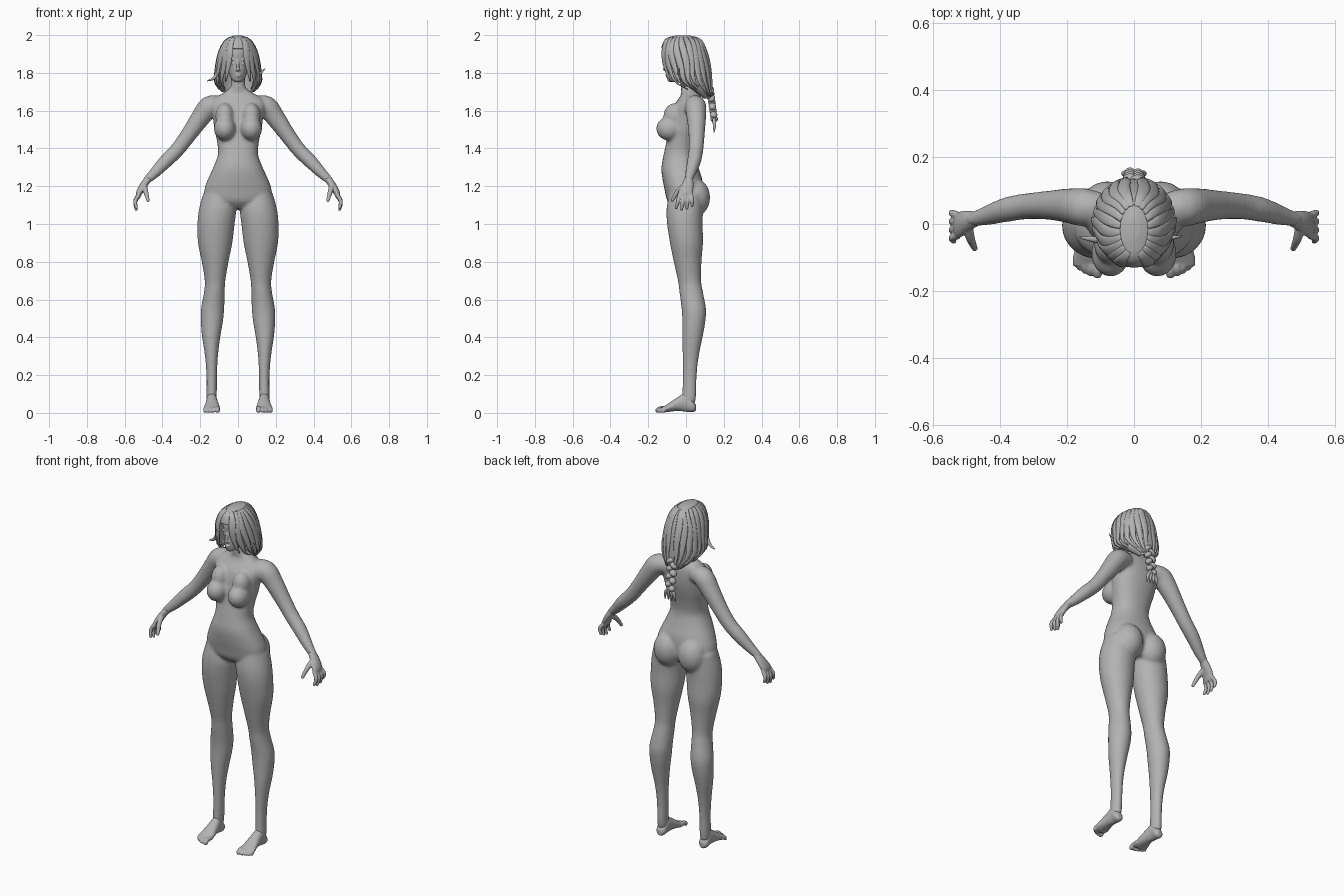
import bpy
import bmesh
import math
from mathutils import Vector, Matrix

default_cube = bpy.data.objects.get("Cube")
if default_cube:
    bpy.data.objects.remove(default_cube, do_unlink=True)

clay = bpy.data.materials.new("clay_grey")
clay.use_nodes = True
clay.diffuse_color = (0.45, 0.45, 0.45, 1)
clay.node_tree.nodes["Principled BSDF"].inputs["Base Color"].default_value = clay.diffuse_color

SIDES = (1, -1)


def spline(rows, steps=4):
    """Smoothly resample rows of numbers (Catmull-Rom)."""
    result = []
    last = len(rows) - 1
    for i in range(last):
        a, b, c, d = (rows[max(0, min(last, i + k))] for k in (-1, 0, 1, 2))
        for s in range(steps):
            t = s / steps
            result.append([
                q + 0.5 * t * (r - p + t * (2 * p - 5 * q + 4 * r - w + t * (3 * (q - r) + w - p)))
                for p, q, r, w in zip(a, b, c, d)])
    result.append(list(rows[-1]))
    return result


def loft(bm, rings, sides=32, power=2.0):
    """Skin a closed body through rings given as centre, half axis, half axis."""
    loops = []
    for centre, u, v in rings:
        loop = []
        for i in range(sides):
            angle = math.tau * i / sides
            c, s = math.cos(angle), math.sin(angle)
            c = math.copysign(abs(c) ** (2 / power), c)
            s = math.copysign(abs(s) ** (2 / power), s)
            loop.append(bm.verts.new(centre + u * c + v * s))
        loops.append(loop)
    for low, high in zip(loops, loops[1:]):
        for i in range(sides):
            j = (i + 1) % sides
            bm.faces.new((low[i], low[j], high[j], high[i]))
    bm.faces.new(loops[0])
    bm.faces.new(loops[-1])


def stack(bm, rows, side=1, power=2.0):
    """Horizontal rings from rows of z, x min, x max, front y, back y."""
    loft(bm, [(Vector((side * (x0 + x1) / 2, (y0 + y1) / 2, z)),
               Vector(((x1 - x0) / 2, 0, 0)), Vector((0, (y1 - y0) / 2, 0)))
              for z, x0, x1, y0, y1 in spline(rows)], power=power)


def tube(bm, rows, side=1, sides=16):
    """Round limb along rows of x, y, z, radius, with a rounded tip."""
    rows = spline(rows)
    points = [Vector((side * x, y, z)) for x, y, z, r in rows]
    heading = (points[-1] - points[0]).normalized()
    reference = Vector((0, 0, 1)) if abs(heading.y) > 0.7 else Vector((0, 1, 0))
    rings = []
    for i, point in enumerate(points):
        along = (points[min(i + 1, len(points) - 1)] - points[max(i - 1, 0)]).normalized()
        u = along.cross(reference).normalized()
        rings.append((point, u * rows[i][3], along.cross(u) * rows[i][3]))
    point, u, v = rings[-1]
    radius = rows[-1][3]
    for t in (0.5, 0.85, 0.98):
        rings.append((point + along * radius * t, u * math.sqrt(1 - t * t), v * math.sqrt(1 - t * t)))
    loft(bm, rings, sides)


def ellipsoid(bm, centre, radii, roll=0):
    matrix = Matrix.Translation(centre) @ Matrix.Rotation(roll, 4, "Y") @ Matrix.Diagonal((*radii, 1))
    bmesh.ops.create_uvsphere(bm, u_segments=24, v_segments=14, radius=1, matrix=matrix)


def finish(bm, name, voxel=None, passes=0):
    """Make an object; with a voxel size, fuse its parts into one soft skin."""
    bmesh.ops.recalc_face_normals(bm, faces=bm.faces)
    for face in bm.faces:
        face.smooth = True
    mesh = bpy.data.meshes.new(name)
    bm.to_mesh(mesh)
    bm.free()
    mesh.materials.append(clay)
    obj = bpy.data.objects.new(name, mesh)
    bpy.context.collection.objects.link(obj)
    if voxel:
        fuse = obj.modifiers.new("fuse", "REMESH")
        fuse.mode = "VOXEL"
        fuse.voxel_size = voxel
        fuse.use_smooth_shade = True
        soften = obj.modifiers.new("soften", "SMOOTH")
        soften.factor = 0.5
        soften.iterations = passes
    return obj


# Torso, legs and arms fused into one body
body = bmesh.new()
torso = [(1.08, .06, -.06, .06), (1.12, .165, -.098, .085), (1.18, .178, -.113, .09),
         (1.24, .158, -.125, .085), (1.3, .131, -.13, .066), (1.37, .106, -.118, .05),
         (1.44, .112, -.103, .06), (1.5, .125, -.093, .075), (1.56, .133, -.085, .087),
         (1.62, .145, -.068, .09), (1.66, .132, -.042, .085), (1.69, .086, -.025, .07),
         (1.72, .043, -.028, .052), (1.76, .036, -.03, .045)]
stack(body, [(z, -w, w, front, back) for z, w, front, back in torso], power=2.25)
leg = [(1.16, .03, .184, -.09, .09), (1.08, .01, .206, -.103, .09), (1, .018, .215, -.1, .088),
       (.9, .03, .212, -.085, .09), (.8, .05, .192, -.065, .082), (.7, .067, .176, -.043, .08),
       (.64, .07, .18, -.035, .09), (.55, .073, .196, -.023, .106), (.48, .08, .197, -.02, .102),
       (.4, .094, .19, -.02, .088), (.3, .106, .175, -.018, .068), (.2, .111, .167, -.017, .057),
       (.1, .112, .167, -.02, .055), (.05, .114, .167, -.025, .048)]
arm = [(.09, .045, 1.63, .046), (.15, .05, 1.622, .057), (.2, .055, 1.56, .051),
       (.26, .056, 1.475, .043), (.32, .053, 1.395, .039), (.38, .043, 1.335, .037),
       (.44, .025, 1.272, .029), (.485, .013, 1.23, .021)]
for side in SIDES:
    stack(body, leg, side)
    tube(body, arm, side, sides=24)
    ellipsoid(body, (side * .07, -.088, 1.505), (.058, .07, .064))
    ellipsoid(body, (side * .07, -.06, 1.57), (.05, .06, .07))
    ellipsoid(body, (side * .08, .048, 1.14), (.082, .08, .1))
finish(body, "body", .008, 8)

# Hands: palm, four fingers and a thumb
palm = [(.472, .015, 1.243, .022, .02), (.5, .008, 1.205, .032, .02),
        (.523, -.003, 1.165, .039, .017), (.53, -.005, 1.14, .034, .012)]
for side in SIDES:
    hand = bmesh.new()
    across = Vector((side * .9, 0, .4))
    loft(hand, [(Vector((side * x, y, z)), Vector((0, wide, 0)), across * thick)
                for x, y, z, wide, thick in spline(palm)])
    for i, length in enumerate((.058, .072, .078, .068)):
        y = .026 - .02 * i
        tube(hand, [(.525, y, 1.155, .011), (.544, y * 1.25, 1.155 - length / 2, .0105),
                    (.538, y * 1.4 - .004, 1.155 - length, .008)], side)
    tube(hand, [(.497, -.01, 1.2, .016), (.488, -.045, 1.17, .013), (.476, -.073, 1.125, .009)], side)
    finish(hand, "left_hand" if side > 0 else "right_hand", .004, 2)

# Feet: heel to ball, then five toes
sole = [(.052, .14, .028, .014, .016), (.036, .14, .035, .028, .031), (0, .139, .056, .029, .05),
        (-.04, .138, .048, .033, .038), (-.08, .138, .033, .04, .026),
        (-.11, .141, .021, .043, .018), (-.126, .143, .017, .037, .012)]
toes = [(.109, .149, .014), (.13, .147, .01), (.147, .14, .0095), (.162, .131, .009), (.175, .12, .0085)]
for side in SIDES:
    foot = bmesh.new()
    loft(foot, [(Vector((side * x, y, z)), Vector((wide, 0, 0)), Vector((0, 0, tall)))
                for y, x, z, wide, tall in spline(sole)])
    for x, reach, radius in toes:
        tube(foot, [(x, -.095, .024, radius), (x, -reach + .015, .023, radius * .9),
                    (x, -reach, radius, radius)], side)
    finish(foot, "left_foot" if side > 0 else "right_foot", .004, 2)

# Head with neck, nose, lips, eyelids and ears
head = bmesh.new()
skull = [(1.752, .016, -.09, -.05), (1.765, .033, -.099, 0), (1.79, .045, -.102, .04),
         (1.83, .056, -.102, .07), (1.87, .063, -.103, .09), (1.91, .069, -.105, .095),
         (1.95, .06, -.09, .08), (1.98, .03, -.05, .05)]
stack(head, [(z, -w, w, front, back) for z, w, front, back in skull])
tube(head, [(0, .02, 1.67, .043), (0, .01, 1.73, .037), (0, 0, 1.8, .038)])
tube(head, [(0, -.1, 1.866, .006), (0, -.11, 1.838, .007), (0, -.113, 1.818, .009)])
ellipsoid(head, (0, -.1, 1.79), (.017, .009, .0045))
ellipsoid(head, (0, -.099, 1.781), (.014, .009, .005))
for side in SIDES:
    ellipsoid(head, (side * .025, -.086, 1.851), (.014, .011, .008))
    ellipsoid(head, (side * .026, -.09, 1.87), (.02, .009, .005), side * .15)
    ellipsoid(head, (side * .009, -.106, 1.815), (.006, .007, .005))
    ellipsoid(head, (side * .06, .005, 1.835), (.009, .016, .026))
finish(head, "head", .004, 1)

# Hair cap, opened around the face
contour = spline([(1.998, .02, -.05, .02), (1.988, .045, -.095, .06), (1.965, .072, -.12, .088),
                  (1.92, .094, -.132, .108), (1.87, .106, -.13, .122), (1.81, .113, -.118, .131),
                  (1.75, .114, -.09, .135), (1.7, .08, .01, .136), (1.66, .035, .08, .14)])


def hair_point(angle, z, scale=1.0):
    """Point on the hair surface; angle 0 is the front."""
    _, w, front, back = min(contour, key=lambda row: abs(row[0] - z))
    for upper, lower in zip(contour, contour[1:]):
        if lower[0] <= z <= upper[0]:
            t = (upper[0] - z) / (upper[0] - lower[0])
            w, front, back = (p + (q - p) * t for p, q in zip(upper[1:], lower[1:]))
    return Vector((w * scale * math.sin(angle),
                   (front + back) / 2 - (back - front) / 2 * scale * math.cos(angle), z))


cap = bmesh.new()
stack(cap, [(z, -w, w, front, back) for z, w, front, back in contour])
opening = []
for face in cap.faces:
    x, y, z = face.calc_center_median()
    middle = hair_point(0, z).y / 2 + hair_point(math.pi, z).y / 2
    angle = abs(math.atan2(x, middle - y))
    if (angle < .52 and z < 1.93) or (angle < 1.25 and z < 1.8) or z < 1.665:
        opening.append(face)
bmesh.ops.delete(cap, geom=opening, context="FACES")
cap_object = finish(cap, "hair_cap")
thickness = cap_object.modifiers.new("thickness", "SOLIDIFY")
thickness.thickness = .01

# Flat tapering locks sweeping from the parting over the cap
locks = bmesh.new()
for side in SIDES:
    for i in range(10):
        start, end = .45 + .27 * i, .55 + .255 * i
        bottom = 1.755 if i == 0 else 1.7 + .012 * (i % 3) if i < 6 else 1.675
        flare = .07 if i in (2, 3, 4) else .02
        rings = []
        for k in range(15):
            t = k / 14
            angle = side * (start + (end - start) * t + .05 * math.sin(t * 7 + i))
            centre = hair_point(angle, 1.99 + (bottom - 1.99) * t ** 1.4, 1 + flare * t)
            outward = Vector((math.sin(angle), -math.cos(angle), 0))
            width = .003 + .017 * math.sin(math.pi * (.12 + .86 * t))
            rings.append((centre, outward.cross(Vector((0, 0, 1))) * width, outward * .006))
        loft(locks, rings, sides=10)
# Loose wisps beside the face
tube(locks, [(-.1, -.05, 1.82, .008), (-.125, -.045, 1.775, .009), (-.162, -.04, 1.757, .002)])
tube(locks, [(.1, -.04, 1.79, .006), (.12, -.04, 1.8, .006), (.143, -.035, 1.822, .002)])
finish(locks, "hair_locks")

# Plaited tail hanging at the back, ending in a tuft
plait = bmesh.new()
for i in range(8):
    side = SIDES[i % 2]
    ellipsoid(plait, (side * .012, .128 + .003 * i, 1.71 - .022 * i), (.027 - .0012 * i, .02, .017), side * .6)
for x in (-.028, -.01, .01, .028):
    tube(plait, [(x / 5, .148, 1.56, .009), (x, .151, 1.525, .009), (x * 1.2, .148, 1.485, .002)])
finish(plait, "hair_plait")
